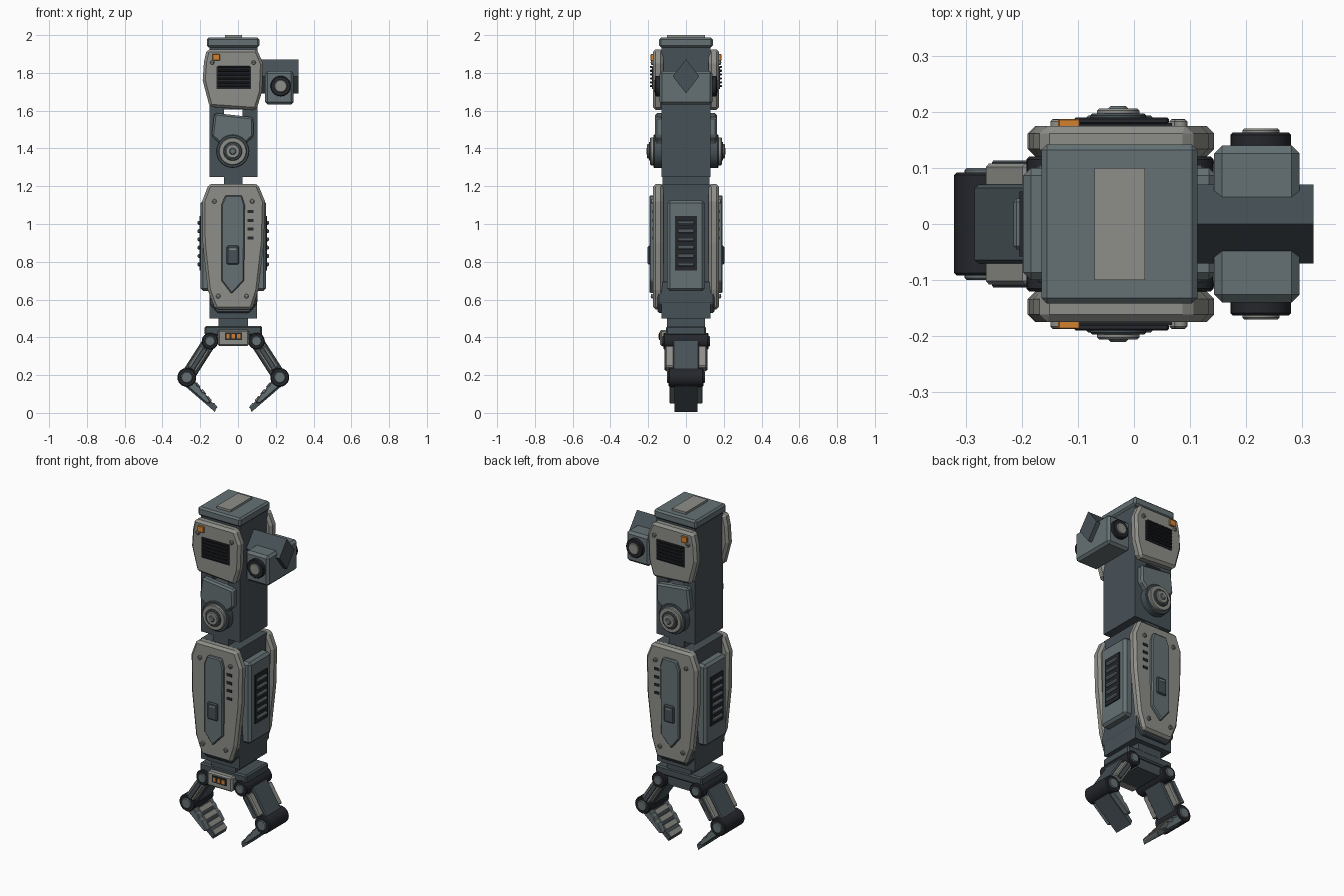
import bpy, bmesh, math
from mathutils import Vector

if "Cube" in bpy.data.objects:
    bpy.data.objects.remove(bpy.data.objects["Cube"])

C = -0.025  # limb centre line in x


def material(name, rgb):
    m = bpy.data.materials.new(name)
    m.diffuse_color = (*rgb, 1)
    m.use_nodes = True
    m.node_tree.nodes["Principled BSDF"].inputs["Base Color"].default_value = m.diffuse_color
    return m


LIGHT = material("light grey armour", (0.27, 0.27, 0.25))
TEAL = material("blue grey panel", (0.13, 0.165, 0.175))
DARK = material("dark frame", (0.062, 0.082, 0.094))
BLACK = material("black rubber", (0.018, 0.02, 0.025))
ORANGE = material("orange marker", (0.65, 0.22, 0.03))


def add_prism(bm, pts, y0, y1):
    a = [bm.verts.new((x, y0, z)) for x, z in pts]
    b = [bm.verts.new((x, y1, z)) for x, z in pts]
    bm.faces.new(a)
    bm.faces.new(b[::-1])
    n = len(pts)
    for i in range(n):
        bm.faces.new((a[i], b[i], b[(i + 1) % n], a[(i + 1) % n]))


def finish(name, bm, mat, bevel=0.0, smooth=False):
    bmesh.ops.recalc_face_normals(bm, faces=bm.faces)
    me = bpy.data.meshes.new(name)
    bm.to_mesh(me)
    bm.free()
    me.materials.append(mat)
    if smooth:
        me.shade_smooth()
        me.set_sharp_from_angle(angle=math.radians(32))
    ob = bpy.data.objects.new(name, me)
    bpy.context.collection.objects.link(ob)
    if bevel:
        mod = ob.modifiers.new("Bevel", 'BEVEL')
        mod.width = bevel
        mod.segments = 1
        mod.limit_method = 'ANGLE'
        mod.angle_limit = math.radians(40)
    return ob


def prisms(name, polys, y0, y1, mat, bevel=0.0, sides=(-1, 1), smooth=False):
    """Extrude x-z outlines from y0 to y1 on the chosen y sides."""
    bm = bmesh.new()
    for s in sides:
        for pts in polys:
            add_prism(bm, pts, s * y0, s * y1)
    return finish(name, bm, mat, bevel, smooth)


def through(name, polys, half, mat, bevel=0.0, smooth=False):
    return prisms(name, polys, -half, half, mat, bevel, (1,), smooth)


def rect(x0, x1, z0, z1):
    return [(x0, z0), (x1, z0), (x1, z1), (x0, z1)]


def circle(x, z, r, n=24):
    return [(x + r * math.cos(2 * math.pi * i / n), z + r * math.sin(2 * math.pi * i / n))
            for i in range(n)]


def side_boxes(name, u0, u1, half_y, spans, mat, bevel=0.0):
    """Boxes on both x sides of the centre line, one per z span."""
    bm = bmesh.new()
    for s in (-1, 1):
        for z0, z1 in spans:
            add_prism(bm, rect(C + s * u0, C + s * u1, z0, z1), -half_y, half_y)
    return finish(name, bm, mat, bevel)


# Upper arm frame, with a slot through it below the shoulder
through("upper_frame", [rect(-0.15, 0.103, 1.605, 1.945)], 0.13, DARK)
through("elbow_frame", [rect(-0.15, 0.103, 1.25, 1.57)], 0.13, DARK)
through("frame_cheeks", [rect(-0.15, -0.075, 1.565, 1.61), rect(0.025, 0.103, 1.565, 1.61)], 0.13, DARK)
through("elbow_neck", [rect(-0.075, 0.025, 1.2, 1.26)], 0.125, DARK)

# Top cap
through("top_cap", [rect(-0.165, 0.113, 1.935, 1.987)], 0.142, TEAL, 0.01)
through("cap_strip", [rect(-0.07, 0.02, 1.98, 2.0)], 0.1, LIGHT)

# Shoulder plates with grille, marker and screws
prisms("shoulder_plate", [[(-0.165, 1.925), (0.1, 1.925), (0.133, 1.85), (0.127, 1.7), (0.097, 1.603),
                           (-0.15, 1.62), (-0.187, 1.76), (-0.18, 1.86)]], 0.12, 0.175, LIGHT, 0.014)
prisms("grille_base", [rect(-0.113, 0.068, 1.715, 1.835)], 0.17, 0.18, BLACK)
prisms("grille_slats", [rect(-0.107, 0.062, z, z + 0.011) for z in
                        [1.724 + 0.0205 * i for i in range(6)]], 0.178, 0.19, BLACK, 0.003)
prisms("shoulder_marker", [rect(-0.135, -0.096, 1.865, 1.9)], 0.17, 0.187, ORANGE, 0.002)

# Shoulder motor block and mounting bar
through("motor_block", [rect(0.143, 0.295, 1.632, 1.81)], 0.14, TEAL, 0.014)
bm = bmesh.new()
bar = [(-0.07, 1.782), (0, 1.692), (0.07, 1.782), (0, 1.872)]
ends = [[bm.verts.new((x, y, z)) for y, z in bar] for x in (0.08, 0.32)]
bm.faces.new(ends[0])
bm.faces.new(ends[1][::-1])
for i in range(4):
    j = (i + 1) % 4
    bm.faces.new((ends[0][i], ends[0][j], ends[1][j], ends[1][i]))
finish("mounting_bar", bm, DARK)
prisms("motor_ring", [circle(0.226, 1.73, 0.054)], 0.13, 0.163, BLACK, 0.004, smooth=True)
prisms("motor_hub", [circle(0.226, 1.73, 0.033)], 0.15, 0.17, LIGHT, 0.003, smooth=True)

# Elbow cover and stacked joint discs
prisms("elbow_cover", [[(-0.125, 1.588), (0.08, 1.565), (0.083, 1.465), (0.045, 1.43), (0.045, 1.385),
                        (-0.1, 1.385), (-0.1, 1.43), (-0.14, 1.465)]], 0.12, 0.164, TEAL, 0.01)
for name, r, y, mat in (("elbow_disc", 0.088, 0.172, DARK), ("elbow_ring", 0.074, 0.19, LIGHT),
                        ("elbow_inner", 0.05, 0.197, DARK), ("elbow_hub", 0.038, 0.206, LIGHT),
                        ("elbow_bolt", 0.018, 0.21, TEAL)):
    prisms(name, [circle(-0.028, 1.385, r, 32)], 0.12, y, mat, 0.004, smooth=True)

# Forearm core and lower collar
through("forearm_frame", [rect(-0.15, 0.1, 0.5, 1.21)], 0.13, DARK)
through("forearm_collar", [[(-0.152, 0.7), (-0.152, 0.58), (-0.11, 0.53), (0.06, 0.53),
                            (0.102, 0.58), (0.102, 0.7)]], 0.15, DARK, 0.006)

# Forearm plates, centre strips, latches and slots
prisms("forearm_plate", [[(-0.155, 1.212), (0.105, 1.212), (0.143, 1.12), (0.137, 0.9), (0.108, 0.65),
                          (0.075, 0.547), (-0.12, 0.547), (-0.16, 0.65), (-0.187, 0.9), (-0.19, 1.12)]],
       0.12, 0.175, LIGHT, 0.014)
prisms("forearm_strip", [[(-0.067, 1.152), (0.02, 1.152), (0.036, 1.1), (0.032, 0.7), (-0.034, 0.63),
                          (-0.088, 0.7), (-0.088, 1.1)]], 0.165, 0.193, TEAL, 0.006)
prisms("forearm_latch", [rect(-0.06, 0.005, 0.785, 0.885)], 0.18, 0.203, DARK, 0.006)
prisms("latch_notch", [rect(-0.045, -0.01, 0.862, 0.87)], 0.2, 0.205, LIGHT)
prisms("forearm_slots", [rect(0.05, 0.083, z, z + 0.016) for z in (0.918, 0.965, 1.011, 1.058)],
       0.17, 0.178, BLACK)

# Plate screws
screws = [(-0.137, 1.855), (0.083, 1.855), (-0.125, 1.12), (0.075, 1.12), (-0.105, 0.618), (0.045, 0.618)]
prisms("plate_screws", [circle(x, z, 0.012, 12) for x, z in screws], 0.17, 0.186, LIGHT, 0.003, smooth=True)
prisms("screw_slots", [rect(x - 0.008, x + 0.008, z - 0.002, z + 0.002) for x, z in screws],
       0.18, 0.187, DARK)

# Forearm side vents
side_boxes("side_panel", 0.11, 0.173, 0.1, [(0.645, 1.125)], TEAL, 0.014)
side_boxes("side_vent", 0.165, 0.179, 0.058, [(0.755, 1.042)], BLACK)
side_boxes("vent_slats", 0.17, 0.19, 0.045, [(0.776 + 0.044 * i, 0.797 + 0.044 * i) for i in range(6)],
           TEAL, 0.006)

# Wrist and palm
through("wrist", [rect(-0.103, 0.053, 0.44, 0.51)], 0.1, DARK)
through("palm", [rect(-0.177, 0.128, 0.41, 0.46)], 0.105, DARK, 0.008)
through("palm_base", [[(-0.13, 0.42), (-0.1, 0.355), (0.05, 0.355), (0.08, 0.42)]], 0.09, DARK)
prisms("palm_panel", [rect(-0.107, 0.057, 0.355, 0.44)], 0.08, 0.138, LIGHT, 0.008, (-1,))
prisms("palm_window", [rect(-0.07, 0.02, 0.385, 0.425)], 0.13, 0.142, BLACK, 0, (-1,))
prisms("palm_lights", [rect(x, x + 0.018, 0.393, 0.417) for x in (-0.062, -0.034, -0.006)],
       0.135, 0.145, ORANGE, 0, (-1,))


# Claw fingers, mirrored about the centre line
def both(*polys):
    return [[(C + s * u, z) for u, z in pts] for pts in polys for s in (-1, 1)]


def strut(a, b, w, t0, t1):
    a, b = Vector(a), Vector(b)
    d = b - a
    n = Vector((-d.y, d.x)).normalized() * w
    p, q = a + d * t0, a + d * t1
    return [tuple(p + n), tuple(q + n), tuple(q - n), tuple(p - n)]


K, E, T = (0.123, 0.38), (0.246, 0.188), (0.097, 0.005)
through("finger_link", both(strut(K, E, 0.037, 0, 1)), 0.07, DARK, 0.006)
prisms("link_cover", both(strut(K, E, 0.027, 0.2, 0.78)), 0.06, 0.108, LIGHT, 0.006)
prisms("link_trim", both(strut(K, E, 0.013, 0.2, 0.78)), 0.1, 0.113, DARK, 0.003)

# Stepped inner edge of the fingertip
steps = []
for i in range(4):
    u, z = 0.208 - 0.029 * i, 0.172 - 0.036 * i
    steps += [(u, z), (u - 0.012, z - 0.031)]
through("fingertip", both([(0.283, 0.165), (0.215, 0.21)] + steps[:-1] + [(0.088, 0.03), T]), 0.06, DARK)
prisms("fingertip_side", both([(0.255, 0.15), (0.215, 0.19), (0.19, 0.145), (0.178, 0.14), (0.165, 0.11),
                               (0.15, 0.105), (0.118, 0.055), (0.14, 0.05)]), 0.05, 0.088, TEAL, 0.004)
pads = [strut((0.2 - 0.03 * i, 0.157 - 0.036 * i), (0.18 - 0.03 * i, 0.132 - 0.036 * i), 0.009, 0, 1)
        for i in range(4)]
through("grip_pads", both(*pads), 0.056, LIGHT, 0.002)

# Finger pivots
for label, (u, z), r, y in (("knuckle", K, 0.044, 0.12), ("mid_joint", E, 0.05, 0.092)):
    c = lambda k: both(circle(u, z, r * k))
    through(label, c(1), y, BLACK, 0.005, True)
    prisms(label + "_cap", c(0.62), y - 0.02, y + 0.008, TEAL, 0.004, smooth=True)
